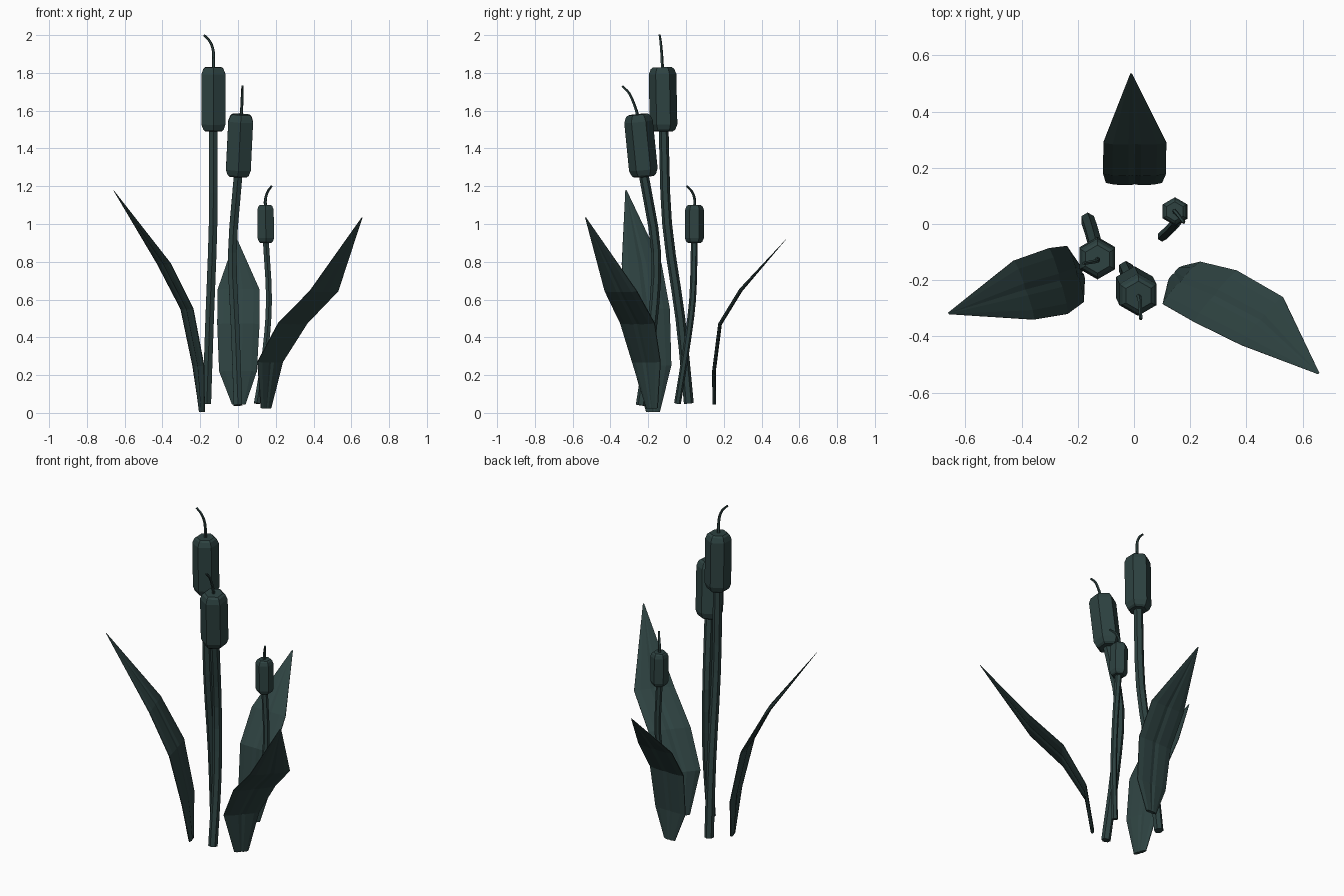
import bpy, bmesh, math
from mathutils import Vector

cube = bpy.data.objects.get("Cube")
if cube:
    bpy.data.objects.remove(cube, do_unlink=True)

mat = bpy.data.materials.new("dark_teal_green")
mat.use_nodes = True
COLOR = (0.027, 0.055, 0.053, 1)
mat.diffuse_color = COLOR
mat.node_tree.nodes["Principled BSDF"].inputs["Base Color"].default_value = COLOR
mat.node_tree.nodes["Principled BSDF"].inputs["Roughness"].default_value = 0.9


def loft(name, rings):
    """Skin a list of equally sized point rings and close both ends."""
    bm = bmesh.new()
    loops = [[bm.verts.new(p) for p in ring] for ring in rings]
    n = len(loops[0])
    for a, b in zip(loops, loops[1:]):
        for i in range(n):
            j = (i + 1) % n
            bm.faces.new((a[i], a[j], b[j], b[i]))
    bm.faces.new(loops[0][::-1])
    bm.faces.new(loops[-1])
    bmesh.ops.recalc_face_normals(bm, faces=bm.faces)
    me = bpy.data.meshes.new(name)
    bm.to_mesh(me)
    bm.free()
    me.materials.append(mat)
    ob = bpy.data.objects.new(name, me)
    bpy.context.collection.objects.link(ob)
    return ob


def smooth_path(points, steps):
    """Catmull-Rom curve through the points."""
    p = [Vector(q) for q in points]
    p = [2 * p[0] - p[1]] + p + [2 * p[-1] - p[-2]]
    out = []
    for a, b, c, d in zip(p, p[1:], p[2:], p[3:]):
        for k in range(steps):
            t = k / steps
            out.append(b + (c - a) * t / 2 + (a - 2.5 * b + 2 * c - d / 2) * t * t
                       + (1.5 * (b - c) + (d - a) / 2) * t ** 3)
    return out + [p[-2]]


def tube(name, path, radii, sides=6):
    rings = []
    for i, p in enumerate(path):
        t = (path[min(i + 1, len(path) - 1)] - path[max(i - 1, 0)]).normalized()
        u = (Vector((1, 0, 0)) - t * t.x).normalized()
        v = t.cross(u)
        rings.append([p + radii[i] * (u * math.sin(a) + v * math.cos(a))
                      for a in (math.tau * k / sides for k in range(sides))])
    return loft(name, rings)


def cattail(label, stalk, top, tip, stalk_r, head_r):
    # Curved hexagonal stalk
    path = smooth_path(stalk, 3)
    tube(label + "_stalk", path, [stalk_r] * len(path))
    # Hexagonal seed head with rounded ends
    lo, hi = Vector(stalk[-1]), Vector(top)
    h = (hi - lo).length
    r = head_r
    prof = [(0, .68), (.13 * r, .85), (.5 * r, 1)]
    spots = [(d / h, s) for d, s in prof] + [(1 - d / h, s) for d, s in prof[::-1]]
    tube(label + "_seed_head", [lo.lerp(hi, f) for f, s in spots],
         [r * s for f, s in spots])
    # Thin curled tip
    path = smooth_path([lo.lerp(hi, .95)] + tip, 3)
    n = len(path) - 1
    tube(label + "_tip", path, [.009 - .003 * i / n for i in range(n + 1)], 5)


cattail("tall_cattail",
        [(-.165, .015, .05), (-.15, -.03, .5), (-.132, -.1, 1), (-.13, -.118, 1.49)],
        (-.13, -.125, 1.83),
        [(-.13, -.13, 1.91), (-.148, -.135, 1.965), (-.18, -.14, 2)], .026, .073)
cattail("middle_cattail",
        [(0, -.24, .04), (-.015, -.18, .45), (-.03, -.158, .85), (0, -.222, 1.25)],
        (.016, -.255, 1.58),
        [(.02, -.27, 1.62), (.022, -.3, 1.69), (.024, -.338, 1.73)], .026, .076)
cattail("small_cattail",
        [(.1, -.045, .05), (.145, 0, .33), (.164, .035, .6), (.148, .044, .9)],
        (.145, .045, 1.1),
        [(.145, .045, 1.13), (.157, .032, 1.17), (.178, .005, 1.2)], .018, .05)


def leaf(name, stations, tip):
    """Thin blade: each station has a centre and a half-width vector."""
    # across the blade, and half the thickness there
    section = [(-1, .002), (-.7, .008), (-.2, .010), (0, .006),
               (.2, .010), (.7, .008), (1, .002)]
    centres = [Vector(c) for c, w in stations] + [Vector(tip)]
    rings = []
    for i, (c, w) in enumerate(stations):
        w = Vector(w)
        t = centres[i + 1] - centres[max(i - 1, 0)]
        n = w.cross(t).normalized()
        c = centres[i]
        rings.append([c + w * u + n * d for u, d in section]
                     + [c + w * u - n * d for u, d in section[::-1]])
    # The blade closes to a narrow point
    t, w = centres[-1], Vector(stations[-1][1])
    rings.append([t + (p - centres[-2]) * .03 for p in rings[-1]])
    return loft(name, rings)


leaf("back_leaf",
     [((.004, .15, .045), (.036, 0, 0)), ((0, .148, .22), (.1, 0, 0)),
      ((.002, .18, .47), (.112, 0, 0)), ((.003, .29, .65), (.112, 0, 0))],
     (-.01, .535, .925))
leaf("right_leaf",
     [((-.19, -.175, .005), (.013, -.036, 0)), ((-.21, -.178, .25), (.03, -.1, 0)),
      ((-.27, -.203, .55), (.033, -.117, 0)), ((-.392, -.235, .79), (.036, -.105, 0))],
     (-.66, -.318, 1.18))
leaf("left_leaf",
     [((.148, -.18, .025), (.027, .03, 0)), ((.17, -.21, .27), (.067, .075, 0)),
      ((.29, -.257, .475), (.077, .091, 0)), ((.455, -.345, .645), (.075, .085, 0))],
     (.657, -.532, 1.035))
